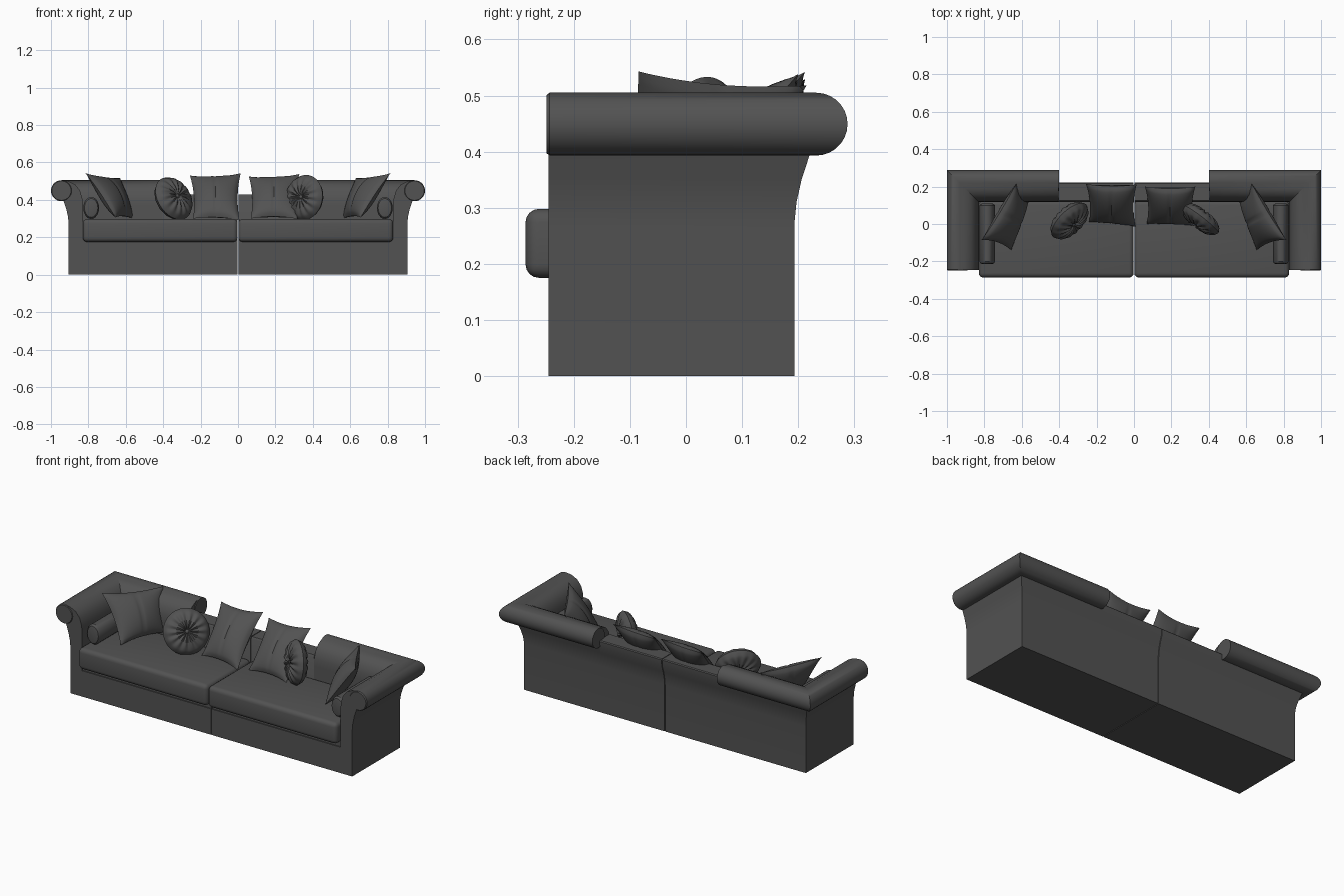
import bpy, bmesh, math
from mathutils import Vector, Matrix

if "Cube" in bpy.data.objects:
    bpy.data.objects.remove(bpy.data.objects["Cube"])

fabric = bpy.data.materials.new("charcoal fabric")
fabric.diffuse_color = (0.085, 0.085, 0.085, 1)
fabric.use_nodes = True
fabric.node_tree.nodes["Principled BSDF"].inputs["Base Color"].default_value = fabric.diffuse_color


def finish(name, bm, mirror=False, angle=35):
    bmesh.ops.remove_doubles(bm, verts=bm.verts, dist=1e-5)
    bmesh.ops.recalc_face_normals(bm, faces=bm.faces)
    me = bpy.data.meshes.new(name)
    bm.to_mesh(me)
    bm.free()
    me.materials.append(fabric)
    me.shade_smooth()
    me.set_sharp_from_angle(angle=math.radians(angle))
    ob = bpy.data.objects.new(name, me)
    bpy.context.collection.objects.link(ob)
    if mirror:
        m = ob.modifiers.new("mirror", 'MIRROR')
        m.use_mirror_merge = False
    return ob


def sweep(name, profile, stations, mirror=True):
    """Join copies of a closed profile, one per station, and cap the ends."""
    bm = bmesh.new()
    rings = [[bm.verts.new(st(d, z)) for d, z in profile] for st in stations]
    n = len(profile)
    for a, b in zip(rings, rings[1:]):
        for i in range(n):
            j = (i + 1) % n
            bm.faces.new((a[i], a[j], b[j], b[i]))
    bm.faces.new(rings[0])
    bm.faces.new(rings[-1])
    return finish(name, bm, mirror)


def box(name, lo, hi, bevel=0.0, seg=1):
    bm = bmesh.new()
    bmesh.ops.create_cube(bm, size=1)
    for v in bm.verts:
        v.co = Vector([lo[i] + (v.co[i] + 0.5) * (hi[i] - lo[i]) for i in range(3)])
    if bevel:
        bmesh.ops.bevel(bm, geom=bm.edges[:], offset=bevel, segments=seg,
                        profile=0.5, affect='EDGES')
    return finish(name, bm, True)


# Shared layout: d is the distance outward from the outer wall of the body
WX, WY, FRONT, GAP = 0.905, 0.193, -0.245, 0.002
arm_front = lambda d, z: (WX + d, FRONT, z)
corner = lambda d, z: (WX + d, WY + d, z)
back_at = lambda x: (lambda d, z: (x, WY + d, z))

# Flared arm and tall back, mitred at the corner
flare = [(0, 0), (0, 0.27), (0.004, 0.31), (0.013, 0.35), (0.026, 0.39)]
inner = [(0.035, 0.504), (0.0, 0.499), (-0.035, 0.482), (-0.06, 0.45),
         (-0.072, 0.41), (-0.075, 0.37), (-0.075, 0)]
sweep("arm_and_back", flare + [(0.04, 0.44)] + inner,
      [arm_front, corner, back_at(0.405)])

# Low middle back
sweep("low_back", flare + [(0.028, 0.425), (0.023, 0.43), (-0.068, 0.43),
                           (-0.075, 0.42), (-0.075, 0)],
      [back_at(0.405), back_at(GAP)])

# Rolled top rail
CD, CZ, R = 0.039, 0.449, 0.056
circle = [(CD + R * math.cos(2 * math.pi * i / 28),
           CZ + R * math.sin(2 * math.pi * i / 28)) for i in range(28)]


def shrunk_front(d, z):
    return (WX + CD + (d - CD) * 0.92, FRONT - 0.004, CZ + (z - CZ) * 0.92)


sweep("rolled_rail", circle,
      [shrunk_front, lambda d, z: (WX + d, FRONT + 0.002, z), corner, back_at(0.4)])

# Base, recessed deck and seat cushions
box("base", (GAP, FRONT, 0), (0.832, 0.125, 0.15))
box("deck", (GAP, FRONT + 0.006, 0.145), (0.832, 0.125, 0.19))
seat = box("seat_cushion", (GAP, -0.286, 0.175), (0.83, 0.125, 0.298), 0.024, 4)


# Bolsters lying along the arms
def bolster_station(y, s):
    return lambda a, b: (0.785 + a * s * 0.042, y, 0.357 + b * s * 0.059)


unit = [(math.cos(2 * math.pi * i / 24), math.sin(2 * math.pi * i / 24)) for i in range(24)]
sweep("bolster", unit, [bolster_station(y, s) for y, s in
      ((-0.214, 0.6), (-0.211, 0.85), (-0.2, 1), (0.1, 1), (0.107, 0.85), (0.11, 0.6))])


# Square throw pillows, given by top-left, top-right, bottom-right, bottom-left corners
def pillow(name, corners, half=0.05, pinch=0.1, mirror=False, n=24):
    tl, tr, br, bl = [Vector(c) for c in corners]
    normal = (tr - bl).cross(tl - br).normalized()
    bm = bmesh.new()
    for side in (1, -1):
        grid = []
        for i in range(n + 1):
            row = []
            for j in range(n + 1):
                u, v = 2 * j / n - 1, 2 * i / n - 1
                a = (u * (1 - pinch * (1 - v * v)) + 1) / 2
                b = (v * (1 - pinch * (1 - u * u)) + 1) / 2
                p = bl.lerp(br, a).lerp(tl.lerp(tr, a), b)
                h = half * max(0, (1 - u * u) * (1 - v * v)) ** 0.55
                # stitched crease down the middle
                h *= 1 - 0.12 * math.exp(-(u / 0.06) ** 2)
                row.append(bm.verts.new(p + normal * side * h))
            grid.append(row)
        for i in range(n):
            for j in range(n):
                bm.faces.new((grid[i][j], grid[i][j + 1],
                              grid[i + 1][j + 1], grid[i + 1][j]))
    return finish(name, bm, mirror, 50)


pillow("corner_pillow", [(0.63, 0.215, 0.518), (0.815, -0.085, 0.543),
                         (0.655, -0.14, 0.305), (0.56, 0.14, 0.3)], mirror=True)
pillow("middle_pillow_left", [(-0.257, 0.214, 0.53), (0.014, 0.212, 0.542),
                              (0.008, -0.015, 0.29), (-0.24, 0.01, 0.3)])
pillow("middle_pillow_right", [(0.058, 0.2, 0.525), (0.328, 0.2, 0.538),
                               (0.318, -0.01, 0.298), (0.068, 0.0, 0.3)])


# Round gathered pillows with a centre button
def round_pillow(name, centre, facing, radius, half, pleats=14):
    bm = bmesh.new()
    turn = Vector(facing).to_track_quat('Z', 'Y').to_matrix().to_4x4()
    mat = Matrix.Translation(centre) @ turn
    segs, rings = pleats * 6, 10
    for side in (1, -1):
        prev = None
        for k in range(rings + 1):
            t = 0.04 + 0.96 * k / rings
            ring = []
            for i in range(segs):
                a = 2 * math.pi * i / segs
                h = half * math.sqrt(max(0, 1 - t ** 2.6))
                h *= 1 - 0.4 * math.exp(-(t / 0.16) ** 2)
                h += 0.005 * math.cos(pleats * a) * math.sin(math.pi * t)
                r = radius * t
                ring.append(bm.verts.new(mat @ Vector((r * math.cos(a), r * math.sin(a), side * h))))
            if prev:
                for i in range(segs):
                    j = (i + 1) % segs
                    bm.faces.new((prev[i], prev[j], ring[j], ring[i]))
            else:
                bm.faces.new(ring)
            prev = ring
        bmesh.ops.create_uvsphere(bm, u_segments=12, v_segments=6, radius=0.012,
                                  matrix=mat @ Matrix.Translation((0, 0, side * half * 0.65)))
    return finish(name, bm, False, 50)


round_pillow("round_pillow_left", (-0.345, 0.018, 0.407), (0.6, -0.62, 0.4), 0.124, 0.048)
round_pillow("round_pillow_right", (0.355, 0.026, 0.412), (-0.6, -0.78, 0.12), 0.122, 0.045)
